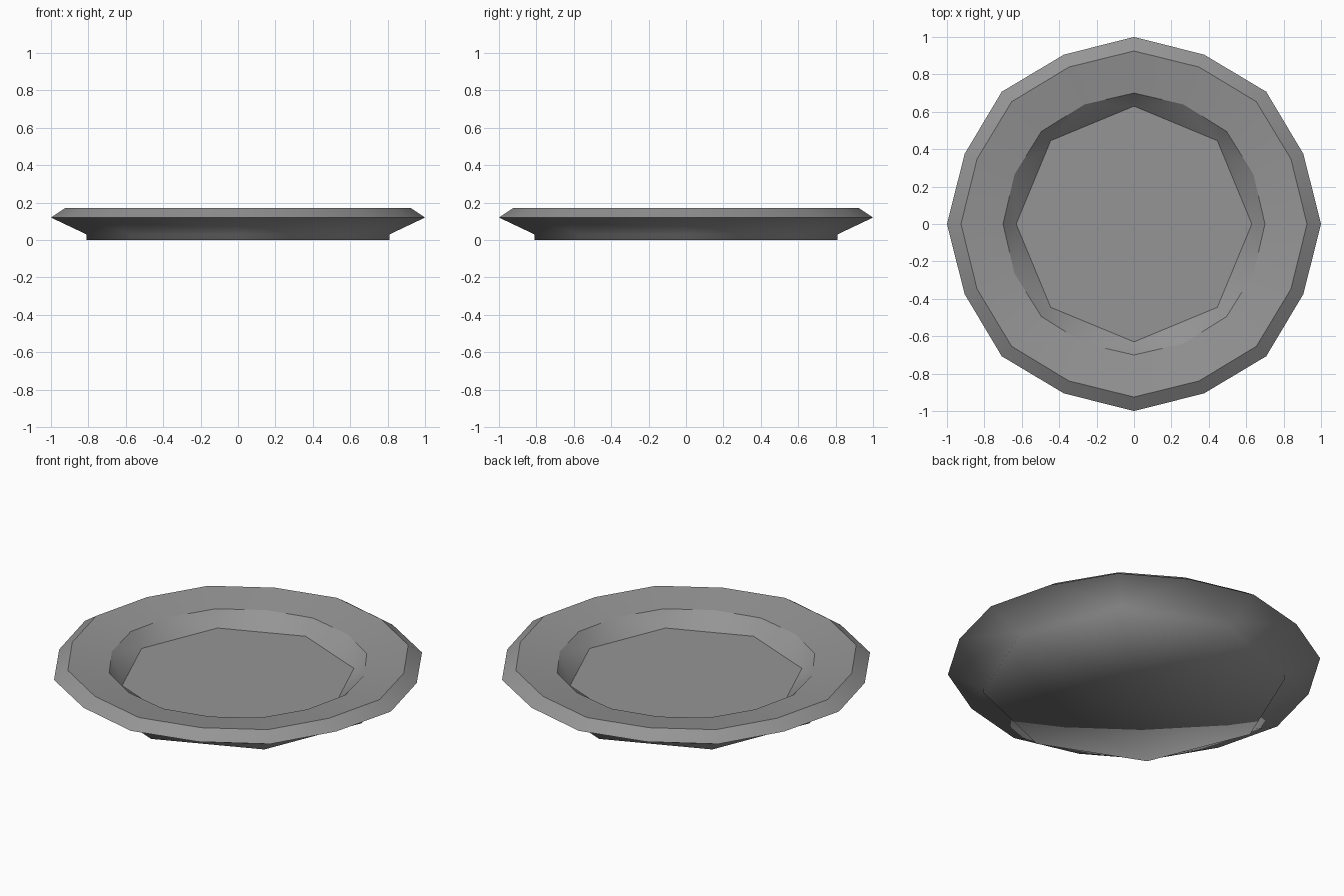
import bpy, bmesh, math

if "Cube" in bpy.data.objects:
    bpy.data.objects.remove(bpy.data.objects["Cube"])

bm = bmesh.new()


def ring(n, r, z, odd=1.0):
    # odd scales every second corner, giving a slightly uneven polygon
    pts = []
    for i in range(n):
        a, q = 2 * math.pi * i / n, r * (odd if i % 2 else 1.0)
        pts.append(bm.verts.new((q * math.cos(a), q * math.sin(a), z)))
    return pts


def bridge(a, b):
    # joins equal rings with quads, or an 8-ring to a 16-ring with triangles
    n = len(a)
    for i in range(n):
        j = (i + 1) % n
        if len(b) == n:
            bm.faces.new((a[i], a[j], b[j], b[i]))
        else:
            p, q, s = b[2 * i], b[2 * i + 1], b[(2 * i + 2) % len(b)]
            bm.faces.new((a[i], q, p))
            bm.faces.new((a[i], a[j], q))
            bm.faces.new((a[j], s, q))


# octagonal foot, closed by a fan
foot = ring(8, 0.81, 0.0)
foot_top = ring(8, 0.81, 0.03)
hub = bm.verts.new((0, 0, 0))
for k in range(8):
    bm.faces.new((foot[k], hub, foot[(k + 1) % 8]))
bridge(foot, foot_top)

# flared underside, bevelled edge and sloping rim
outer = ring(16, 1.0, 0.12, 0.98)
rim = ring(16, 0.925, 0.17, 0.982)
inner = ring(16, 0.70, 0.137, 0.988)
bridge(foot_top, outer)
bridge(outer, rim)
bridge(rim, inner)

# well and octagonal floor
well = ring(8, 0.63, 0.056)
bridge(well, inner)
bm.faces.new(well)

# smooth shading with crisp edges around the rim and floor
bmesh.ops.recalc_face_normals(bm, faces=bm.faces[:])
for f in bm.faces:
    f.smooth = True
for loop in (outer, rim, inner, well):
    for k in range(len(loop)):
        bm.edges.get((loop[k - 1], loop[k])).smooth = False

mesh = bpy.data.meshes.new("plate")
bm.to_mesh(mesh)
bm.free()
grey = bpy.data.materials.new("dark_grey")
grey.diffuse_color = (0.3, 0.3, 0.3, 1)
grey.use_nodes = True
grey.node_tree.nodes["Principled BSDF"].inputs["Base Color"].default_value = grey.diffuse_color
mesh.materials.append(grey)
plate = bpy.data.objects.new("plate", mesh)
bpy.context.collection.objects.link(plate)
